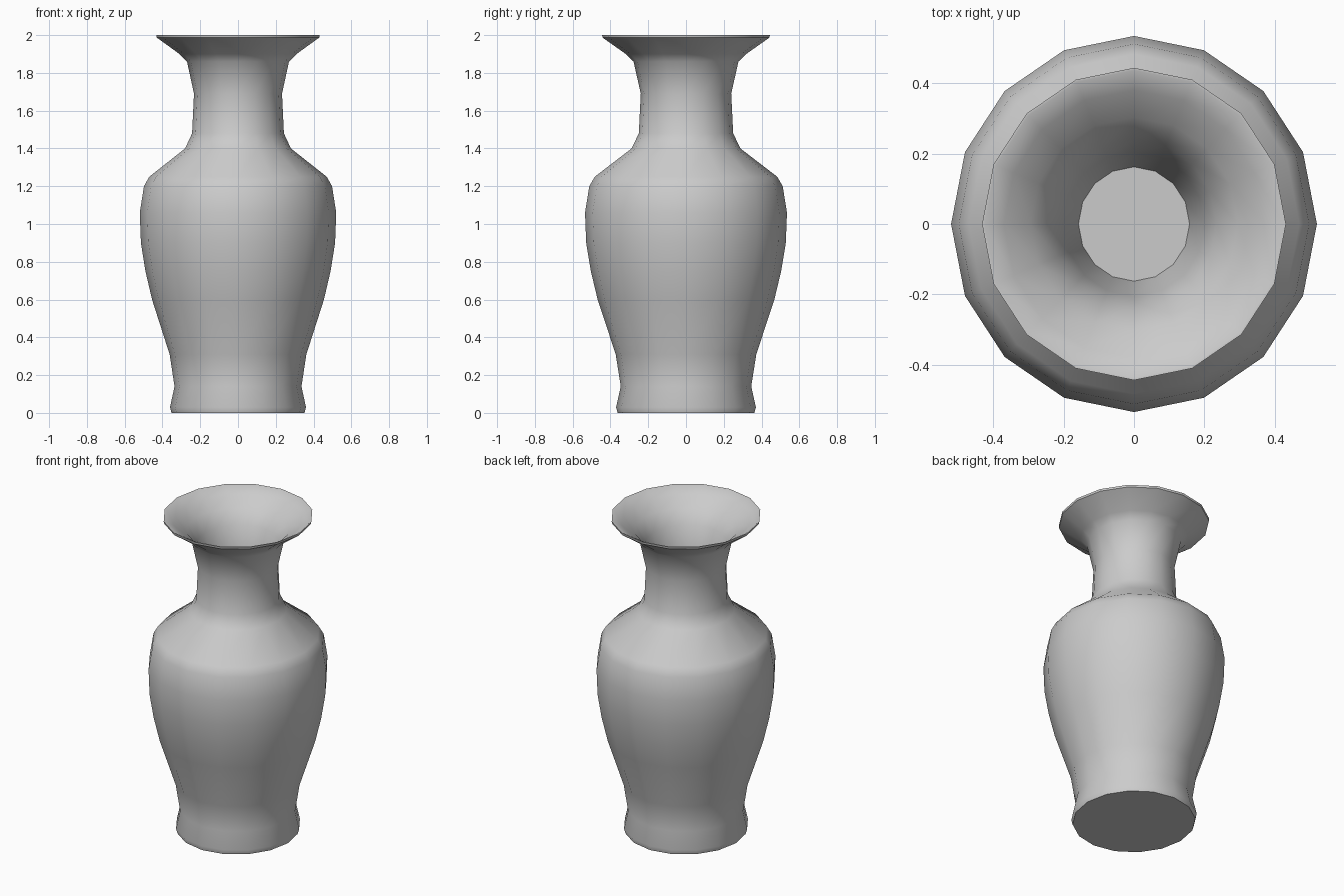
import bpy, bmesh, math

if "Cube" in bpy.data.objects:
    bpy.data.objects.remove(bpy.data.objects["Cube"])

SIDES = 16
Y_SCALE = 1.028  # the vase is slightly deeper than wide

# Profile (radius, height): base, body, neck, flared lip, then the inside funnel
profile = [
    (0.352, 0.0), (0.36, 0.03), (0.336, 0.14), (0.362, 0.31),
    (0.455, 0.60), (0.49, 0.75), (0.514, 0.90), (0.52, 1.06),
    (0.498, 1.20), (0.47, 1.25), (0.28, 1.40), (0.243, 1.48),
    (0.233, 1.69), (0.27, 1.86), (0.31, 1.90), (0.43, 1.987),
    (0.432, 2.0), (0.425, 2.0),
    (0.37, 1.965), (0.295, 1.91), (0.235, 1.83), (0.20, 1.70), (0.158, 1.45),
]


def lathe(name, points):
    bm = bmesh.new()
    rings = []
    for r, z in points:
        ring = []
        for i in range(SIDES):
            a = 2 * math.pi * i / SIDES
            ring.append(bm.verts.new((r * math.cos(a), r * Y_SCALE * math.sin(a), z)))
        rings.append(ring)
    for low, high in zip(rings, rings[1:]):
        for i in range(SIDES):
            j = (i + 1) % SIDES
            bm.faces.new((low[i], low[j], high[j], high[i]))
    # Flat underside and flat floor of the funnel
    bm.faces.new(rings[0][::-1])
    bm.faces.new(rings[-1])
    bmesh.ops.recalc_face_normals(bm, faces=bm.faces)
    mesh = bpy.data.meshes.new(name)
    bm.to_mesh(mesh)
    bm.free()
    obj = bpy.data.objects.new(name, mesh)
    bpy.context.collection.objects.link(obj)
    return obj


# Vase
vase = lathe("vase", profile)
bpy.context.view_layer.objects.active = vase
vase.select_set(True)
bpy.ops.object.shade_smooth_by_angle(angle=math.radians(40))
